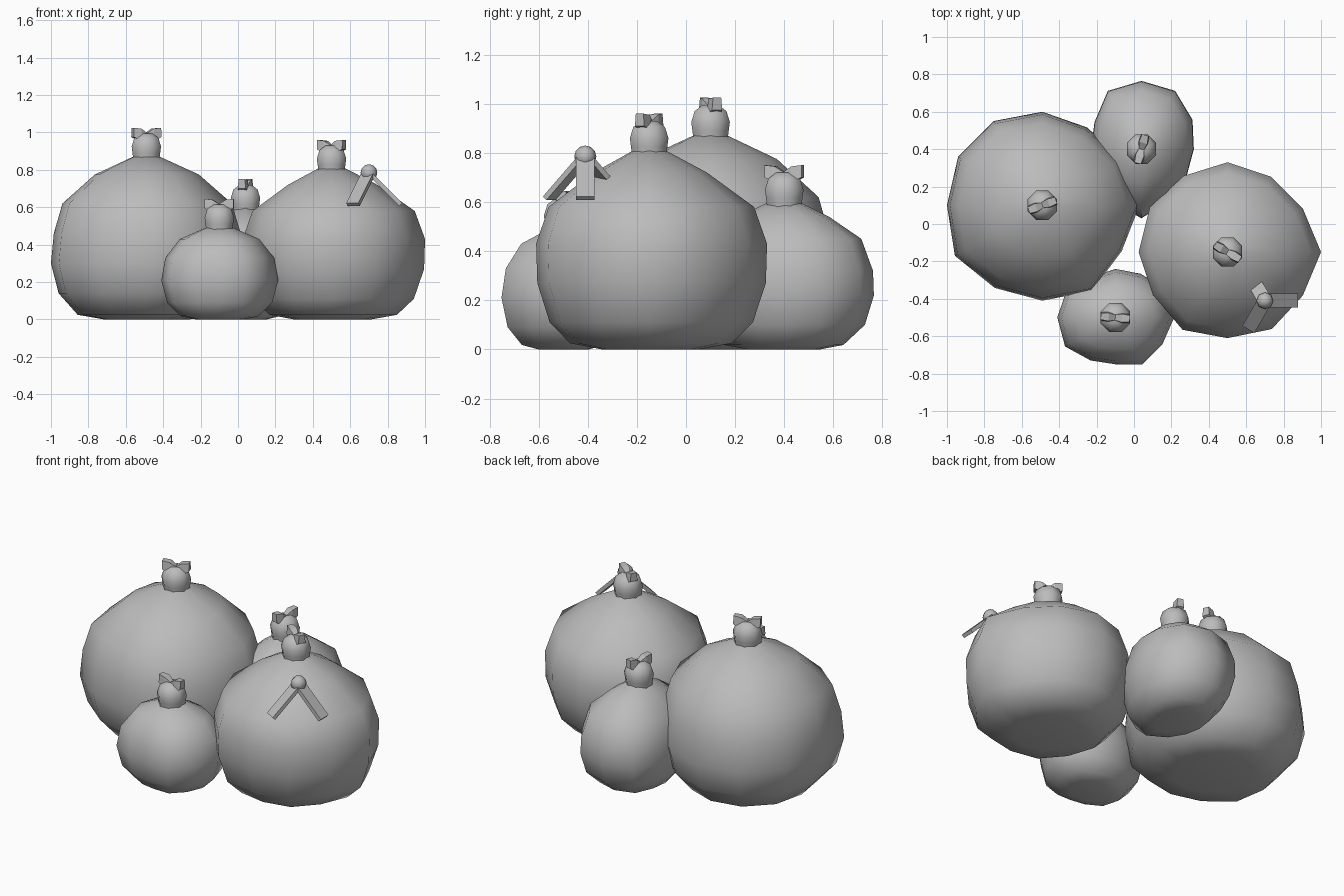
import bpy, bmesh, math
from mathutils import Vector, Matrix

if "Cube" in bpy.data.objects:
    bpy.data.objects.remove(bpy.data.objects["Cube"])

grey = bpy.data.materials.new("bag grey")
grey.diffuse_color = (0.5, 0.5, 0.5, 1)
grey.use_nodes = True
grey.node_tree.nodes["Principled BSDF"].inputs["Base Color"].default_value = grey.diffuse_color


def finish(name, bm, angle=None):
    bmesh.ops.recalc_face_normals(bm, faces=bm.faces)
    me = bpy.data.meshes.new(name)
    bm.to_mesh(me)
    bm.free()
    me.materials.append(grey)
    ob = bpy.data.objects.new(name, me)
    bpy.context.collection.objects.link(ob)
    if angle:
        bpy.ops.object.select_all(action='DESELECT')
        ob.select_set(True)
        bpy.context.view_layer.objects.active = ob
        bpy.ops.object.shade_smooth_by_angle(angle=math.radians(angle))
    return ob


def loft(bm, rings):
    """Skin closed rings of points and cap both ends."""
    vs = [[bm.verts.new(p) for p in ring] for ring in rings]
    n = len(vs[0])
    for a, b in zip(vs, vs[1:]):
        for i in range(n):
            j = (i + 1) % n
            bm.faces.new((a[i], a[j], b[j], b[i]))
    bm.faces.new(vs[0][::-1])
    bm.faces.new(vs[-1])


def bag(name, x, y, radii, profile):
    """Slumped sack: an uneven outline scaled up a (scale, z) profile."""
    bm = bmesh.new()
    n = len(radii)
    loft(bm, [[(x + s * r * math.cos(math.tau * i / n),
                y + s * r * math.sin(math.tau * i / n), z)
               for i, r in enumerate(radii)] for s, z in profile])
    finish(name, bm, 60)


def knot(name, x, y, z, turn):
    """Gathered neck with a two-eared bow on top; z is the sack's top."""
    bm = bmesh.new()
    prof = [(.073, -.03), (.08, .025), (.085, .06), (.07, .105), (.035, .13)]
    loft(bm, [[(x + r * math.cos(math.tau * (i + .5) / 8),
                y + r * math.sin(math.tau * (i + .5) / 8), z + h)
               for i in range(8)] for r, h in prof])
    finish(name + "_neck", bm, 60)
    bm = bmesh.new()
    # ear sections: distance out, half thickness, bottom, top
    sections = [(0, .018, .10, .132), (.035, .028, .09, .155), (.078, .022, .11, .16)]
    for side in (1, -1):
        loft(bm, [[(side * d, -t, b), (side * d, t, b),
                   (side * d, t * .8, h), (side * d, -t * .8, h)]
                  for d, t, b, h in sections])
    bm.transform(Matrix.Translation((x, y, z)) @ Matrix.Rotation(math.radians(turn), 4, 'Z'))
    finish(name + "_bow", bm)


# sacks: centre, outline radii every 30 degrees, profile, bow direction
sacks = [
    ("left_bag", -.49, .10, .865, 20,
     [.52, .49, .48, .50, .52, .52, .51, .54, .51, .51, .53, .49],
     [(.44, 0), (.72, .025), (.92, .14), (1, .30), (.97, .46), (.88, .62), (.54, .775), (.14, .87)]),
    ("right_bag", .50, -.15, .80, -30,
     [.50, .465, .465, .48, .47, .48, .475, .46, .48, .46, .475, .465],
     [(.42, 0), (.70, .025), (.88, .11), (.99, .27), (1, .43), (.89, .58), (.49, .72), (.14, .81)]),
    ("front_bag", -.10, -.50, .485, -5,
     [.315, .31, .27, .26, .25, .30, .31, .31, .265, .25, .29, .29],
     [(.40, 0), (.67, .018), (.90, .09), (1, .21), (.93, .33), (.68, .43), (.2, .495)]),
    ("back_bag", .04, .40, .59, 75,
     [.28, .315, .36, .365, .36, .29, .27, .28, .32, .37, .31, .28],
     [(.40, 0), (.66, .018), (.90, .10), (1, .22), (.99, .32), (.86, .45), (.5, .54), (.17, .60)]),
]
for name, x, y, top, turn, radii, profile in sacks:
    bag(name, x, y, radii, profile)
    knot(name, x, y, top, turn)

# loose tie on the right bag: a small ball with three straps sloping down
hub = Vector((.70, -.41, .785))
bm = bmesh.new()
bmesh.ops.create_uvsphere(bm, u_segments=8, v_segments=6, radius=.045,
                          matrix=Matrix.Translation(hub))
finish("tie_ball", bm, 60)
for k in range(3):
    bm = bmesh.new()
    bmesh.ops.create_cube(bm, size=1)
    bm.transform(Matrix.Translation(hub) @ Matrix.Rotation(math.radians(120 * k), 4, 'Z')
                 @ Matrix.Rotation(math.radians(45), 4, 'Y')
                 @ Matrix.Translation((.12, 0, 0))
                 @ Matrix.Diagonal((.24, .075, .022, 1)))
    finish(f"tie_strap_{k + 1}", bm)
